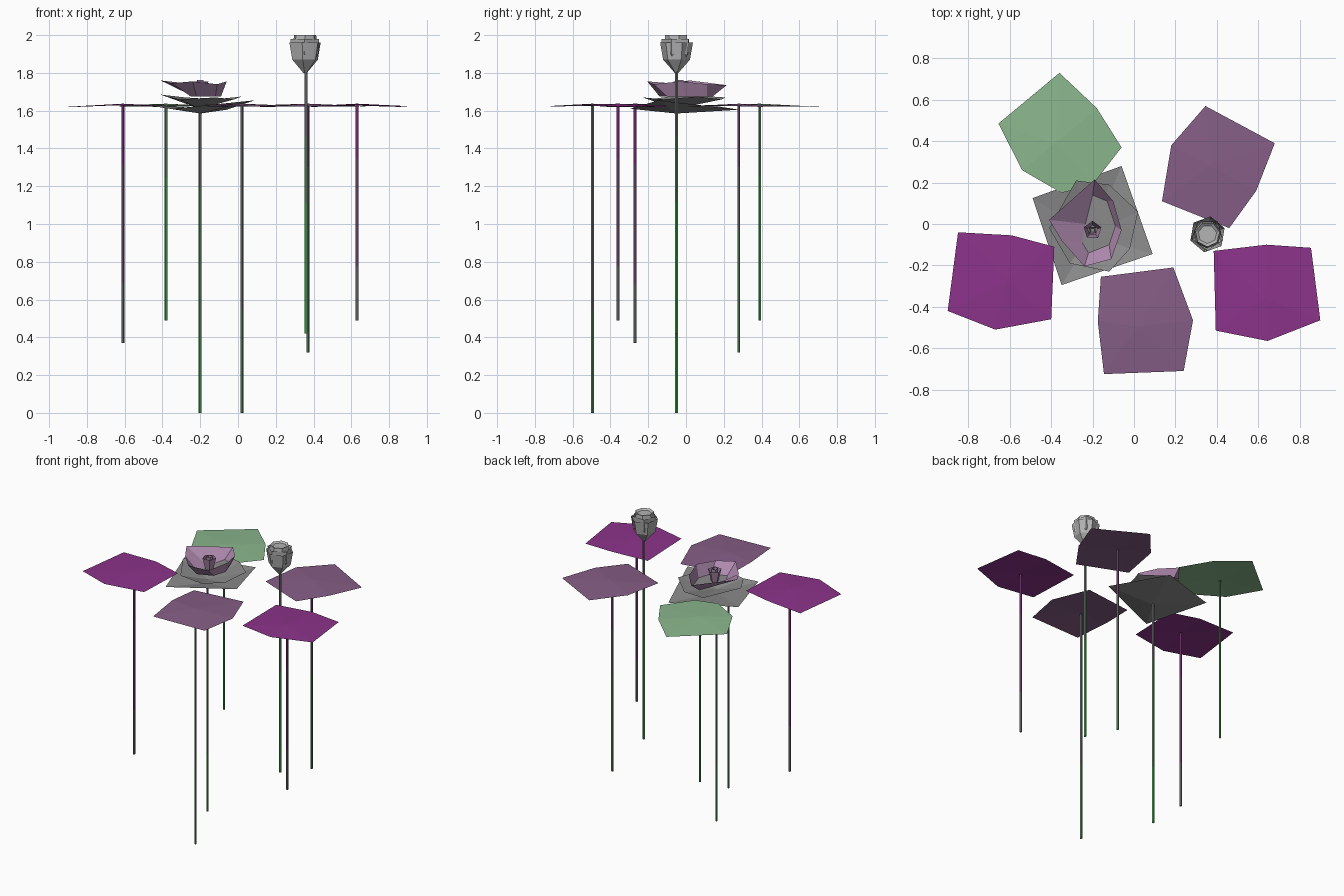
import bpy, bmesh, math

old = bpy.data.objects.get("Cube")
if old:
    bpy.data.objects.remove(old, do_unlink=True)


def material(name, r, g, b):
    """Flat material from display colour values."""
    col = [((c / 255 + 0.055) / 1.055) ** 2.4 for c in (r, g, b)] + [1]
    m = bpy.data.materials.new(name)
    m.use_nodes = True
    m.diffuse_color = col
    m.node_tree.nodes["Principled BSDF"].inputs["Base Color"].default_value = col
    return m


purple = material("purple", 140, 51, 138)
mauve = material("mauve", 134, 94, 134)
leaf_green = material("leaf green", 139, 183, 141)
petal_grey = material("petal grey", 139, 139, 139)
pink = material("pale mauve", 176, 139, 176)
bud_grey = material("bud grey", 178, 179, 178)
stem_green = material("stem green", 72, 170, 78)
stem_grey = material("stem grey", 112, 116, 114)
stem_dull = material("stem dull green", 92, 138, 96)
stem_purple = material("stem purple", 122, 78, 122)


def make(name, bm, mats):
    me = bpy.data.meshes.new(name)
    bm.normal_update()
    bm.to_mesh(me)
    bm.free()
    for m in mats:
        me.materials.append(m)
    ob = bpy.data.objects.new(name, me)
    bpy.context.collection.objects.link(ob)
    return ob


def bridge(bm, low, high):
    n = len(low)
    return [bm.faces.new((low[i], low[(i + 1) % n], high[(i + 1) % n], high[i]))
            for i in range(n)]


def fan(name, rim, centre, mat):
    """Shallow sheet from an anticlockwise rim to a raised or sunken centre."""
    bm = bmesh.new()
    mid = bm.verts.new(centre)
    ring = [bm.verts.new(p) for p in rim]
    for i, v in enumerate(ring):
        bm.faces.new((mid, v, ring[(i + 1) % len(ring)]))
    return make(name, bm, [mat])


def lathe(name, x, y, profile, sides, turn, mats, band=None, cap=False):
    """Faceted rings of (radius, height); band gives a material per level."""
    bm = bmesh.new()
    prev = None
    for k, (r, z) in enumerate(profile):
        ring = []
        for i in range(sides):
            a = turn + math.tau * i / sides
            ring.append(bm.verts.new((x + r * math.cos(a), y + r * math.sin(a), z)))
        if prev:
            for f in bridge(bm, prev, ring):
                f.material_index = band[k - 1] if band else 0
        prev = ring
    if cap:
        bm.faces.new(prev)
    return make(name, bm, mats)


def stem(name, x, y, low, high, mats):
    """Thin stalk with colour bands from bottom to top."""
    n = len(mats)
    profile = [(0.008, low + (high - low) * i / n) for i in range(n + 1)]
    lathe(name, x, y, profile, 6, 0, mats, range(n), cap=True)


# Floating leaves with their stalks
fade = [stem_grey, stem_purple, stem_purple, purple]
leaves = [
    ("left_back_leaf", mauve, (0.37, 0.28), 0.32, [stem_dull, stem_dull, stem_grey, stem_purple],
     [(0.345, 0.57), (0.18, 0.38), (0.135, 0.11), (0.46, -0.02), (0.59, 0.16), (0.68, 0.39)]),
    ("right_back_leaf", leaf_green, (-0.38, 0.39), 0.49, [stem_green, stem_green, stem_dull],
     [(-0.36, 0.73), (-0.655, 0.485), (-0.54, 0.26), (-0.35, 0.15), (-0.2, 0.19),
      (-0.06, 0.37), (-0.18, 0.56)]),
    ("right_leaf", purple, (-0.61, -0.27), 0.37, fade,
     [(-0.85, -0.04), (-0.9, -0.42), (-0.67, -0.51), (-0.4, -0.46), (-0.385, -0.11), (-0.59, -0.055)]),
    ("left_leaf", purple, (0.63, -0.36), 0.49, fade,
     [(0.385, -0.13), (0.395, -0.515), (0.645, -0.565), (0.9, -0.465), (0.855, -0.115), (0.64, -0.1)]),
    ("front_leaf", mauve, (0.02, -0.495), 0, [stem_dull, stem_grey, stem_grey],
     [(-0.16, -0.255), (-0.175, -0.47), (-0.145, -0.725), (0.24, -0.71), (0.285, -0.465), (0.19, -0.21)]),
]
for name, mat, (x, y), low, bands, outline in leaves:
    rim = [(px, py, 1.65 - 0.09 * math.hypot(px - x, py - y)) for px, py in outline]
    fan(name, rim, (x, y, 1.637), mat)
    stem(name + "_stem", x, y, low, 1.63, bands)

# Open flower: two shallow grey layers
FX, FY = -0.2, -0.05
stem("flower_stem", FX, FY, 0, 1.6, [stem_green, stem_dull, stem_dull, stem_grey])
fan("lower_petals", [(-0.49, 0.125, 1.63), (-0.35, -0.295, 1.61), (0.09, -0.145, 1.655),
                     (-0.06, 0.28, 1.605)], (FX, FY, 1.585), petal_grey)
fan("middle_petals", [(-0.41, -0.02, 1.685), (-0.31, -0.19, 1.66), (-0.12, -0.23, 1.67),
                      (-0.02, -0.12, 1.66), (0.02, 0.06, 1.675), (-0.12, 0.19, 1.66),
                      (-0.28, 0.21, 1.67)], (FX, FY, 1.61), petal_grey)

# Inner cup with a grey floor
bm = bmesh.new()
outer = [(-0.41, 0.02, 1.76), (-0.35, -0.08, 1.745), (-0.24, -0.205, 1.755), (-0.11, -0.17, 1.74),
         (-0.06, -0.03, 1.755), (-0.1, 0.11, 1.74), (-0.19, 0.215, 1.735)]
inner = [(-0.235, 0.0), (-0.25, -0.09), (-0.22, -0.14), (-0.12, -0.1), (-0.09, -0.01),
         (-0.13, 0.11), (-0.2, 0.14)]
high = [bm.verts.new(p) for p in outer]
low = [bm.verts.new((x, y, 1.675)) for x, y in inner]
bridge(bm, low, high)
bm.faces.new(low).material_index = 1
make("inner_petals", bm, [pink, petal_grey])
lathe("flower_heart", -0.2, -0.03, [(0.025, 1.675), (0.045, 1.755)], 5, 0.3, [pink])
lathe("flower_heart_core", -0.2, -0.03, [(0.012, 1.675), (0.022, 1.762)], 4, 0.9, [pink])

# Closed bud: overlapping faceted wraps around a pale core
BX, BY = 0.355, -0.05
stem("bud_stem", BX + 0.005, BY, 0.42, 1.81, [stem_green, stem_green, stem_dull, stem_grey])
lathe("bud_base", BX, BY, [(0.01, 1.8), (0.072, 1.87), (0.088, 1.96)], 6, 0.35, [bud_grey])
lathe("bud_wrap", BX, BY, [(0.05, 1.86), (0.075, 1.9), (0.08, 1.98)], 5, 0.9, [bud_grey])
lathe("bud_core", BX, BY, [(0.04, 1.86), (0.068, 1.93), (0.06, 2.0), (0.045, 1.99)],
      7, 0.2, [bud_grey], cap=True)
